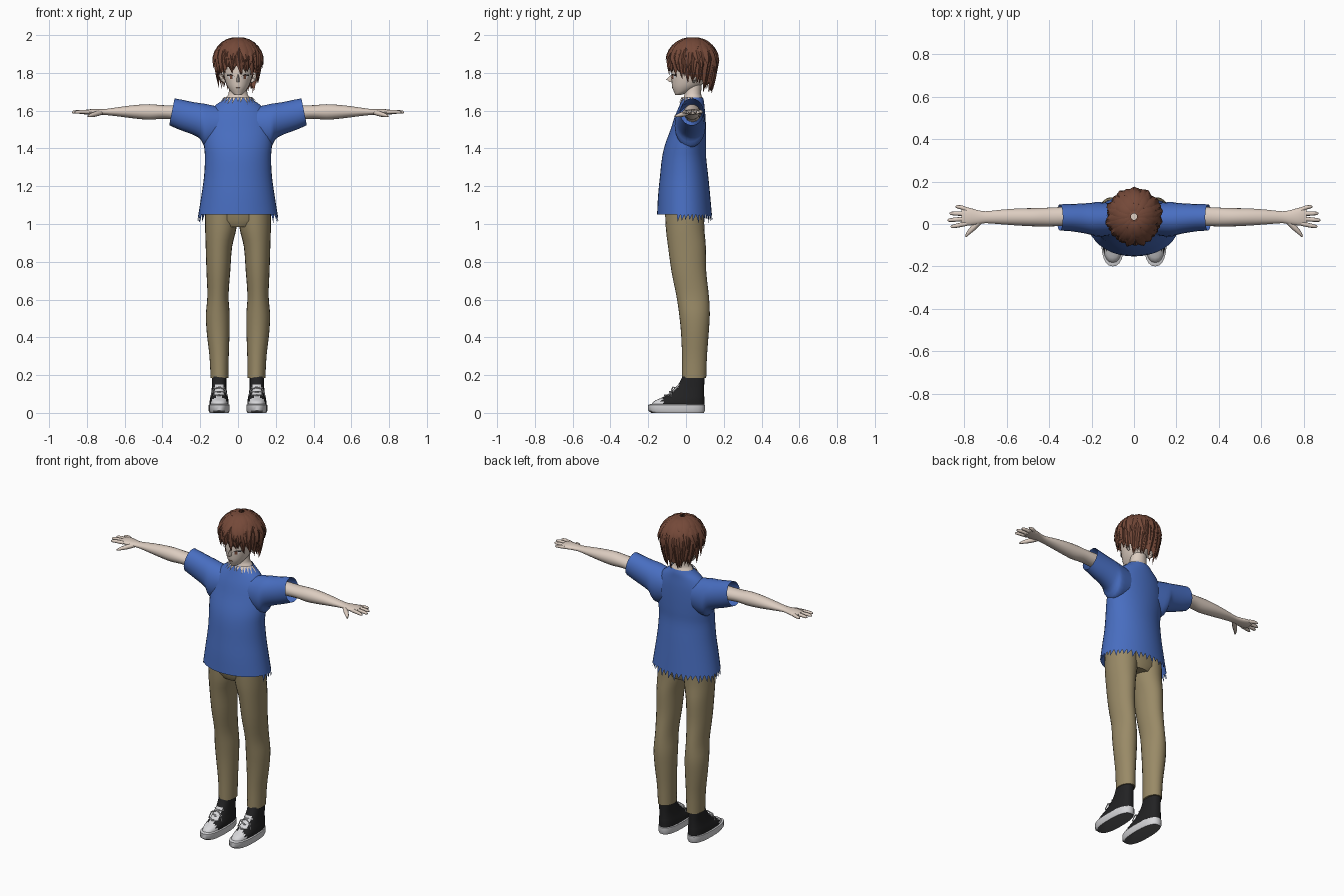
import bpy, bmesh, random
from math import sin, cos, pi, sqrt
from mathutils import Vector

random.seed(4)
cube = bpy.data.objects.get("Cube")
if cube:
    bpy.data.objects.remove(cube)


def material(name, *rgb):
    m = bpy.data.materials.new(name)
    m.use_nodes = True
    m.diffuse_color = (*rgb, 1)
    for node in m.node_tree.nodes:
        if node.type == 'BSDF_PRINCIPLED':
            node.inputs["Base Color"].default_value = (*rgb, 1)
    return m


SKIN = material("skin", .72, .61, .53)
BLUE = material("shirt blue", .065, .155, .53)
KHAKI = material("trouser khaki", .32, .255, .135)
BROWN = material("hair brown", .175, .066, .04)
BLACK = material("shoe black", .016, .016, .017)
WHITE = material("shoe white", .68, .68, .7)
GREY = material("sole grey", .13, .13, .135)
built = []


def finish(name, bm, mats, rule=None, recalc=True):
    if recalc:
        bmesh.ops.recalc_face_normals(bm, faces=bm.faces)
    bm.normal_update()
    if rule:
        for f in bm.faces:
            f.material_index = rule(f.calc_center_median(), f.normal)
    me = bpy.data.meshes.new(name)
    bm.to_mesh(me)
    bm.free()
    for m in mats:
        me.materials.append(m)
    ob = bpy.data.objects.new(name, me)
    bpy.context.collection.objects.link(ob)
    built.append(ob)
    return ob


def add_loft(bm, rings, cap=True):
    rows = [[bm.verts.new(p) for p in r] for r in rings]
    n = len(rows[0])
    for a, b in zip(rows, rows[1:]):
        for i in range(n):
            j = (i + 1) % n
            bm.faces.new((a[i], a[j], b[j], b[i]))
    if cap:
        bm.faces.new(rows[0][::-1])
        bm.faces.new(rows[-1])


def loft(name, rings, *mats, cap=True, rule=None):
    bm = bmesh.new()
    add_loft(bm, rings, cap)
    return finish(name, bm, mats, rule)


def smooth_rows(rows, steps=3):
    """Catmull-Rom interpolation between profile rows."""
    out = []
    for i in range(len(rows) - 1):
        four = [rows[max(i - 1, 0)], rows[i], rows[i + 1], rows[min(i + 2, len(rows) - 1)]]
        for k in range(steps):
            t = k / steps
            out.append([b + .5 * t * (c - a + t * (2*a - 5*b + 4*c - d + t * (3*(b - c) + d - a)))
                        for a, b, c, d in zip(*four)])
    return out + [list(rows[-1])]


def z_ring(z, cx, rx, cy, ry, n=24):
    return [(cx + rx * cos(2*pi*i/n), cy + ry * sin(2*pi*i/n), z) for i in range(n)]


def x_ring(s, x, cy, ry, cz, rz, tilt=0, n=20):
    return [(s * (x - tilt * rz * sin(2*pi*i/n)), cy + ry * cos(2*pi*i/n), cz + rz * sin(2*pi*i/n))
            for i in range(n)]


def tube(name, pts, radii, mat, n=8):
    pts = [Vector(p) for p in pts]
    rings = []
    for i, p in enumerate(pts):
        d = pts[min(i + 1, len(pts) - 1)] - pts[max(i - 1, 0)]
        q = d.to_track_quat('Z', 'Y')
        rings.append([p + q @ Vector((radii[i] * cos(2*pi*k/n), radii[i] * sin(2*pi*k/n), 0)) for k in range(n)])
    return loft(name, rings, mat)


def teeth(name, base, tips, mat, keep):
    """Row of torn triangles hanging from a ring."""
    bm = bmesh.new()
    for i, a in enumerate(base):
        j = (i + 1) % len(base)
        if keep(a):
            t = Vector(tips[i]).lerp(Vector(tips[j]), random.uniform(0, .8))
            t = Vector(a).lerp(t, random.uniform(.55, 1))
            bm.faces.new([bm.verts.new(p) for p in (base[j], a, t)])
    finish(name, bm, [mat], recalc=False)


# Shirt: hollow body with torn hem and collar
body = [(1.05, 0, .21, -.008, .145), (1.15, 0, .194, -.01, .138), (1.25, 0, .18, -.01, .128),
        (1.35, 0, .175, -.01, .117), (1.42, 0, .18, -.002, .109), (1.50, 0, .18, .012, .094),
        (1.57, 0, .165, .022, .081), (1.62, 0, .13, .03, .068), (1.65, 0, .09, .035, .06),
        (1.67, 0, .07, .037, .052)]
loft("shirt_body", [z_ring(*r, n=36) for r in smooth_rows(body)], BLUE, cap=False)
teeth("shirt_torn_hem", z_ring(1.052, 0, .21, -.008, .145, 44), z_ring(1.0, 0, .217, -.006, .149, 44),
      BLUE, lambda p: p[1] > -.05)
teeth("torn_collar", z_ring(1.672, 0, .077, .037, .06, 26), z_ring(1.625, 0, .118, .03, .078, 26),
      SKIN, lambda p: p[1] < .03)

# Trousers
loft("trouser_hips", [z_ring(*r) for r in ((.985, 0, .1, -.004, .085), (1.02, 0, .166, -.007, .102),
                                           (1.12, 0, .17, -.008, .104))], KHAKI)
leg = [(.185, .098, .047, .043, .064), (.3, .1, .051, .045, .066), (.42, .105, .06, .047, .073),
       (.52, .107, .063, .045, .081), (.62, .106, .056, .035, .086), (.75, .104, .063, .015, .092),
       (.88, .101, .07, .005, .1), (.98, .091, .083, -.005, .102), (1.1, .088, .086, -.008, .104)]

sleeve = [(.10, .022, .075, 1.52, .1, 0), (.17, .022, .082, 1.52, .115, 0), (.2, .024, .076, 1.545, .095, 0),
          (.24, .027, .07, 1.56, .085, .05), (.3, .03, .064, 1.578, .078, .15), (.35, .031, .062, 1.594, .071, .2)]
arm = [(.18, .035, .045, 1.585, .045), (.33, .035, .045, 1.59, .038), (.4, .033, .044, 1.593, .036),
       (.47, .032, .043, 1.593, .041), (.55, .033, .04, 1.594, .035), (.63, .033, .034, 1.594, .025),
       (.7, .032, .028, 1.593, .016), (.74, .032, .034, 1.593, .015), (.78, .035, .042, 1.593, .015),
       (.815, .036, .04, 1.592, .011)]
fingers = {"index": (.002, -.012, .865), "middle": (.025, .018, .88),
           "ring": (.048, .05, .87), "little": (.068, .082, .842)}

# Shoe profiles: height, front, back, half width
upper = [(.03, -.19, .097, .05), (.06, -.172, .097, .05), (.08, -.13, .097, .047), (.1, -.095, .096, .043),
         (.13, -.06, .096, .039), (.16, -.035, .097, .038), (.2, -.016, .099, .038)]
sole = [(0, -.185, .094, .05), (.012, -.2, .1, .056), (.042, -.2, .1, .056), (.046, -.19, .095, .05)]


def shoe_ring(cx, z, front, back, w):
    pts = z_ring(z, 0, 1, 0, 1)
    half, mid = (back - front) / 2, (back + front) / 2
    sq = lambda v: abs(v) ** .8 * (1 if v > 0 else -1)
    return [(cx + w * sq(x), mid + half * sq(y), z) for x, y, _ in pts]


for s, side in ((1, "left"), (-1, "right")):
    loft(side + "_trouser_leg", [z_ring(z, s * cx, *r) for z, cx, *r in smooth_rows(leg)], KHAKI)
    loft(side + "_sleeve", [x_ring(s, *r) for r in smooth_rows(sleeve)], BLUE, cap=False)
    loft(side + "_arm", [x_ring(s, *r) for r in smooth_rows(arm)], SKIN)
    for label, (y0, y1, tip) in fingers.items():
        tube(f"{side}_{label}_finger", [(s * .79, y0, 1.593), (s * (tip - .03), y0 + .7 * (y1 - y0), 1.594),
             (s * (tip - .008), y1, 1.592), (s * tip, y1, 1.591)], (.011, .01, .008, .003), SKIN)
    tube(side + "_thumb", [(s * .725, .015, 1.59), (s * .755, -.015, 1.582), (s * .78, -.04, 1.575),
         (s * .795, -.06, 1.57)], (.013, .014, .01, .004), SKIN)

    # Shoes: white toe cap and tongue chosen by position
    c = s * .1
    loft(side + "_shoe_sole", [shoe_ring(c, *r) for r in sole], WHITE, GREY,
         rule=lambda p, n: 1 if n.z < -.7 else 0)
    loft(side + "_shoe_upper", [shoe_ring(c, *r) for r in smooth_rows(upper)], BLACK, WHITE,
         rule=lambda p, n: 1 if p.y < -.125 or (abs(p.x - c) < .02 and n.y < -.2 and p.z < .15) else 0)
    for k, (y, z) in enumerate(((-.113, .094), (-.086, .112), (-.06, .134))):
        tube(f"{side}_lace_{k + 1}", [(c - .03, y + .022, z), (c, y, z), (c + .03, y + .022, z)],
             (.004, .005, .004), WHITE, 6)
    for e in (-1, 1):
        tube(f"{side}_lace_end_{'inner' if e * s < 0 else 'outer'}",
             [(c, -.068, .137), (c + e * .03, -.075, .125), (c + e * .045, -.08, .085)],
             (.004, .004, .003), WHITE, 6)

    # Ears and painted eyes
    tube(side + "_ear", [(s * .07, .04, 1.75), (s * .084, .043, 1.765), (s * .09, .05, 1.79), (s * .08, .05, 1.805)],
         (.005, .012, .014, .005), SKIN)
    for part, mat, lift, shape in (
            ("eye", WHITE, .002, ((.018, 1.777), (.026, 1.768), (.045, 1.768), (.054, 1.785), (.036, 1.789))),
            ("iris", BROWN, .004, ((.03, 1.768), (.043, 1.768), (.044, 1.788), (.029, 1.788))),
            ("eyelash", BLACK, .005, ((.014, 1.779), (.034, 1.787), (.056, 1.783), (.06, 1.79), (.036, 1.794)))):
        bm = bmesh.new()
        bm.faces.new([bm.verts.new((s * x, .02 - .1 * sqrt(1 - (x / .076) ** 2) - lift, z)) for x, z in shape])
        finish(f"{side}_{part}", bm, [mat], recalc=False)

# Head, neck, nose and mouth
neck = [(1.61, 0, .08, .035, .055), (1.665, 0, .066, .037, .05), (1.69, 0, .05, .036, .044), (1.76, 0, .046, .04, .045)]
loft("neck", [z_ring(*r) for r in smooth_rows(neck)], SKIN)
head = [(1.682, 0, .012, -.045, .012), (1.692, 0, .03, -.03, .03), (1.72, 0, .052, -.005, .067),
        (1.75, 0, .066, .01, .086), (1.79, 0, .076, .02, .098), (1.84, 0, .08, .03, .105),
        (1.9, 0, .08, .035, .098), (1.95, 0, .05, .035, .06)]
loft("head", [z_ring(*r) for r in smooth_rows(head)], SKIN)
loft("nose", [[(-.004, -.074, 1.792), (.004, -.074, 1.792), (0, -.08, 1.79)],
              [(-.009, -.074, 1.768), (.009, -.074, 1.768), (0, -.105, 1.766)],
              [(-.01, -.07, 1.753), (.01, -.07, 1.753), (0, -.088, 1.752)]], SKIN)
tube("mouth", [(-.014, -.069, 1.72), (0, -.073, 1.721), (.014, -.069, 1.72)], (.001, .002, .001), BROWN, 4)

# Hair: cap plus tapered locks following the same surface
MID, HIGH = 1.865, .124


def hair_point(az, z, grow=1.0):
    if z > MID:
        r = sqrt(max(0, 1 - ((z - MID) / HIGH) ** 2))
    else:
        r = 1 - 1.9 * (MID - z) ** 1.15 * (1 - .3 * sin(az) ** 2 * (sin(az) < 0))
    return Vector((.116 * r * grow * cos(az), .035 + .122 * r * grow * sin(az), z))


def hair_end(az):
    return 1.752 - .052 * sin(az)


cap_rings = []
for u in range(13):
    ring = []
    for i in range(40):
        az = 2 * pi * i / 40
        low = hair_end(az) + .035
        t = (u / 12) ** 1.6
        ring.append(hair_point(az, MID + HIGH - .001 - t * (MID + HIGH - low)))
    cap_rings.append(ring)
loft("hair_cap", cap_rings, BROWN, cap=False)


def lock_row(name, count, z_top, end, width, flare, phase):
    bm = bmesh.new()
    for i in range(count):
        az = 2 * pi * (i + phase + random.uniform(-.3, .3)) / count
        low = end(az) + random.uniform(-.02, .02)
        swing, out = random.uniform(-.25, .25), flare * random.uniform(.5, 1.2)
        rings = []
        for k, w in enumerate((.35, .7, 1, .95, .65, .03)):
            t = k / 5
            p = hair_point(az + swing * t * t, z_top + (low - z_top) * t ** 1.4, 1.02 + out * t ** 2)
            o = Vector((cos(az), sin(az), .35 * (1 - t)))
            side = Vector((-sin(az), cos(az), 0)) * width * w
            rings.append([p - side, p + o * .011 * w, p + side, p - o * .012 * w])
        add_loft(bm, rings)
    finish(name, bm, [BROWN])


lock_row("hair_fringe_locks", 30, 1.94, hair_end, .021, .09, 0)
lock_row("hair_under_locks", 24, 1.9, lambda az: hair_end(az) + .012, .018, .02, .5)
lock_row("hair_middle_locks", 22, 1.974, lambda az: 1.83 - .02 * sin(az), .024, .16, .3)
lock_row("hair_crown_locks", 13, 1.986, lambda az: 1.9, .024, .07, .1)

# Smooth shading with sharp edges kept
bpy.ops.object.select_all(action='DESELECT')
for ob in built:
    ob.select_set(True)
bpy.context.view_layer.objects.active = built[0]
bpy.ops.object.shade_smooth_by_angle(angle=.8)
